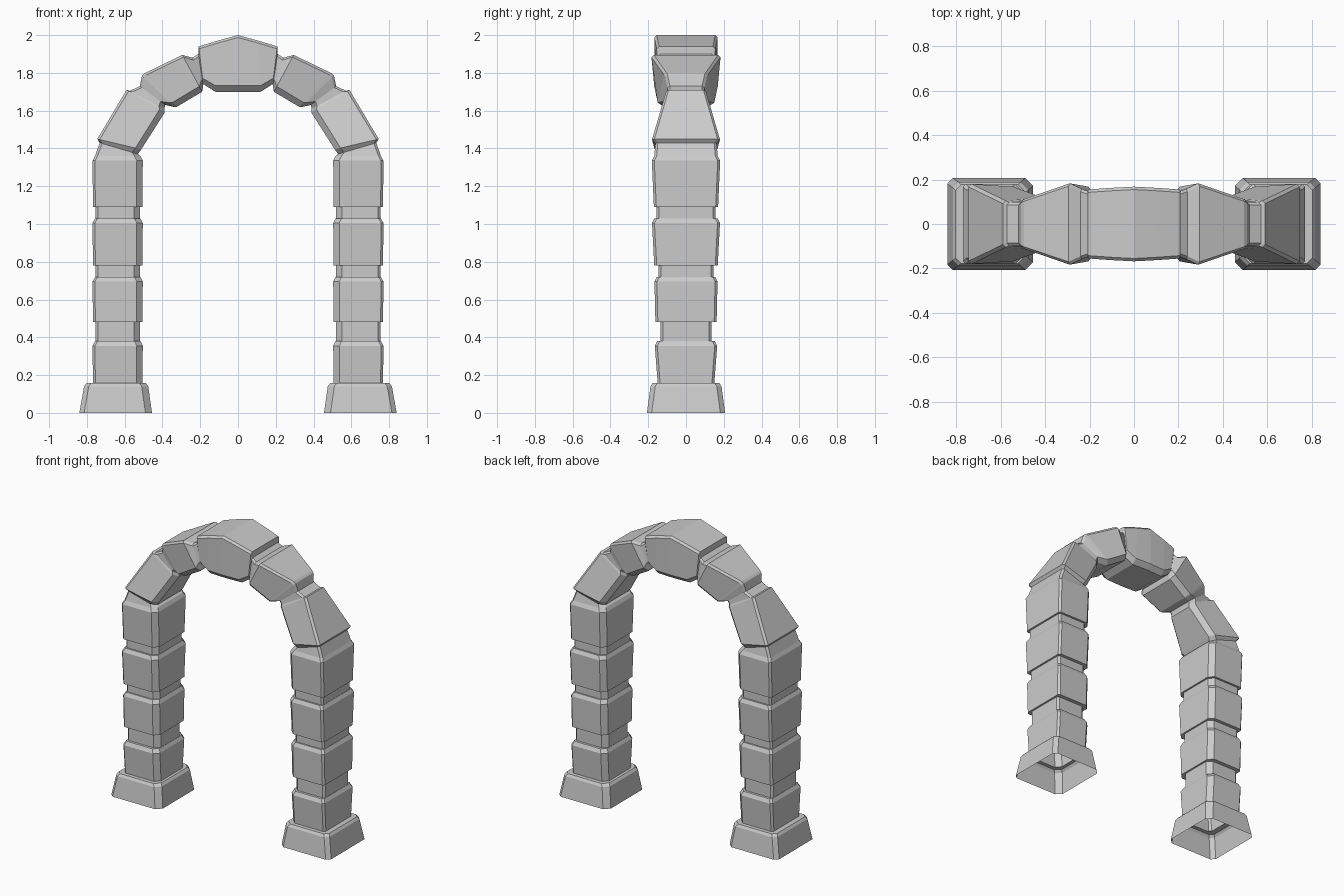
import bpy, bmesh
from mathutils import Vector


def loft(name, sections, c_out, c_in):
    """Loft chamfered rectangular rings (outer x,z, inner x,z, outer/inner half depth), mirrored in x."""
    bm = bmesh.new()
    rings = []
    for xo, zo, xi, zi, ho, hi in sections:
        o, i = Vector((xo, 0, zo)), Vector((xi, 0, zi))
        u = (i - o).normalized()
        Y = Vector((0, 1, 0))
        half = [o + Y * (ho - c_out), o + u * c_out + Y * ho,
                i - u * c_in + Y * hi, i + Y * (hi - c_in)]
        pts = half + [Vector((p.x, -p.y, p.z)) for p in reversed(half)]
        rings.append([bm.verts.new(p) for p in pts])
    for a, b in zip(rings, rings[1:]):
        for k in range(8):
            n = (k + 1) % 8
            bm.faces.new((a[k], b[k], b[n], a[n]))
    bmesh.ops.recalc_face_normals(bm, faces=bm.faces)
    me = bpy.data.meshes.new(name)
    bm.to_mesh(me)
    bm.free()
    ob = bpy.data.objects.new(name, me)
    bpy.context.collection.objects.link(ob)
    m = ob.modifiers.new("Mirror", 'MIRROR')
    m.use_clip = True
    return ob


def flat(z, xo, xi, h):
    return (xo, z, xi, z, h, h)


# Flared footings, open underneath
loft("footings", [
    flat(0.0, 0.84, 0.455, 0.207),
    flat(0.14, 0.815, 0.475, 0.188),
    flat(0.157, 0.803, 0.487, 0.177),
    flat(0.157, 0.765, 0.51, 0.15),
], 0.025, 0.035)

# Column blocks: bottom z, top z, bottom and top half depth
path = []
blocks = [(0.157, 0.38, 0.15, 0.165), (0.48, 0.72, 0.162, 0.167),
          (0.78, 1.03, 0.168, 0.18), (1.09, 1.36, 0.17, 0.181)]
for n, (z0, z1, h0, h1) in enumerate(blocks):
    path += [flat(z0, 0.768, 0.506, h0), flat(z1 - 0.025, 0.77, 0.504, h1),
             flat(z1, 0.757, 0.516, h1 - 0.013)]
    if n < 3:  # mortar groove
        h = (0.135, 0.145, 0.155)[n]
        path += [flat(z1, 0.755, 0.518, h), flat(blocks[n + 1][0], 0.755, 0.518, h)]

# Curved top: springer, voussoir and half keystone
path += [
    (0.732, 1.43, 0.53, 1.37, 0.162, 0.155),
    (0.745, 1.45, 0.512, 1.395, 0.18, 0.168),
    (0.59, 1.71, 0.388, 1.59, 0.105, 0.12),
    (0.572, 1.705, 0.39, 1.61, 0.098, 0.118),
    (0.52, 1.73, 0.385, 1.63, 0.098, 0.125),
    (0.508, 1.785, 0.34, 1.62, 0.11, 0.145),
    (0.495, 1.798, 0.325, 1.62, 0.115, 0.15),
    (0.295, 1.895, 0.19, 1.70, 0.183, 0.168),
    (0.24, 1.88, 0.185, 1.725, 0.158, 0.155),
    (0.21, 1.90, 0.185, 1.735, 0.148, 0.145),
    (0.208, 1.94, 0.183, 1.74, 0.155, 0.152),
    (0.11, 1.97, 0.12, 1.70, 0.162, 0.16),
    (0.0, 2.0, 0.0, 1.70, 0.168, 0.165),
]
loft("arch_stones", path, 0.013, 0.032)
